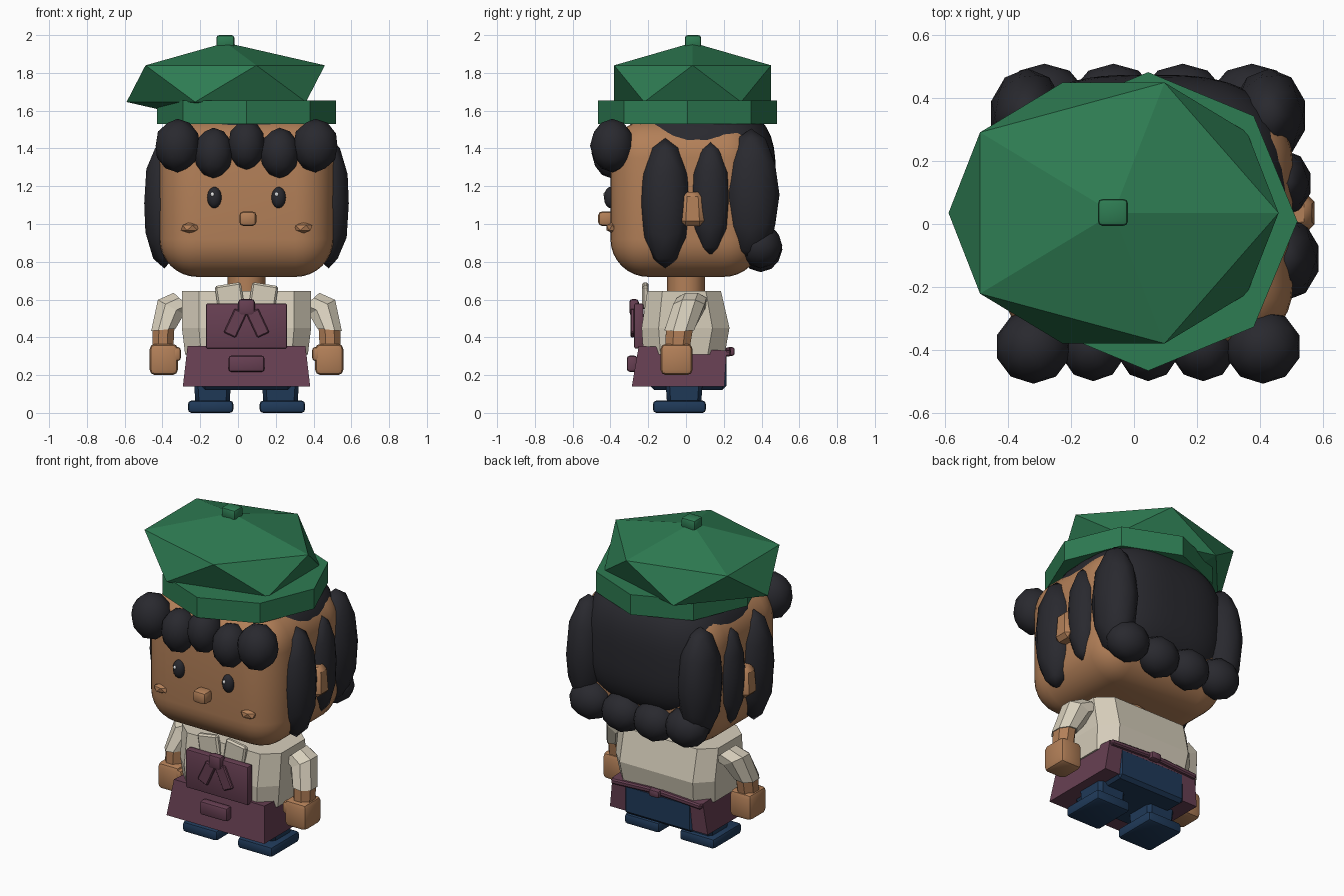
import bpy, bmesh, math
from mathutils import Vector, Matrix

if "Cube" in bpy.data.objects:
    bpy.data.objects.remove(bpy.data.objects["Cube"])

CX = 0.045  # body centre line


def material(name, rgb):
    m = bpy.data.materials.new(name)
    m.diffuse_color = (*rgb, 1)
    m.use_nodes = True
    m.node_tree.nodes["Principled BSDF"].inputs["Base Color"].default_value = m.diffuse_color
    return m


GREEN = material("green felt", (0.027, 0.2, 0.085))
SKIN = material("skin", (0.45, 0.215, 0.098))
DARK = material("dark hair", (0.022, 0.022, 0.028))
CREAM = material("cream cloth", (0.68, 0.62, 0.50))
PLUM = material("plum cloth", (0.135, 0.05, 0.085))
NAVY = material("navy cloth", (0.014, 0.042, 0.1))
WHITE = material("white", (0.8, 0.8, 0.8))


def finish(bm, name, mat, smooth=None):
    bmesh.ops.recalc_face_normals(bm, faces=bm.faces[:])
    me = bpy.data.meshes.new(name)
    bm.to_mesh(me)
    bm.free()
    me.materials.append(mat)
    ob = bpy.data.objects.new(name, me)
    bpy.context.collection.objects.link(ob)
    if smooth:
        bpy.ops.object.select_all(action='DESELECT')
        ob.select_set(True)
        bpy.context.view_layer.objects.active = ob
        bpy.ops.object.shade_smooth_by_angle(angle=math.radians(smooth))
    return ob


def box(name, mat, c, size, bevel=0.0, seg=2, tilt=0, taper=1.0, smooth=35):
    """Rounded box; taper scales the top, tilt turns it about y (degrees)."""
    bm = bmesh.new()
    bmesh.ops.create_cube(bm, size=1)
    for v in bm.verts:
        k = taper if v.co.z > 0 else 1
        v.co = Vector((v.co.x * size[0] * k, v.co.y * size[1] * k, v.co.z * size[2]))
    if bevel:
        bmesh.ops.bevel(bm, geom=bm.edges[:], offset=bevel, segments=seg,
                        profile=0.5, affect='EDGES')
    bm.transform(Matrix.Translation(c) @ Matrix.Rotation(math.radians(tilt), 4, 'Y'))
    return finish(bm, name, mat, smooth if bevel else None)


def ball(name, mat, c, r, sub=2, smooth=80):
    bm = bmesh.new()
    bmesh.ops.create_icosphere(bm, subdivisions=sub, radius=1)
    for v in bm.verts:
        v.co = Vector(c) + Vector(v.co[i] * r[i] for i in range(3))
    return finish(bm, name, mat, smooth)


def loft(name, mat, rings, smooth=None):
    """Skin a list of equal-length vertex rings and cap both ends."""
    bm = bmesh.new()
    vs = [[bm.verts.new(p) for p in ring] for ring in rings]
    n = len(vs[0])
    for a, b in zip(vs, vs[1:]):
        for i in range(n):
            bm.faces.new((a[i], a[(i + 1) % n], b[(i + 1) % n], b[i]))
    bm.faces.new(vs[0])
    bm.faces.new(vs[-1])
    return finish(bm, name, mat, smooth)


def ngon(c, rx, ry, n=8, slope=0.0, phase=0.0):
    out = []
    for i in range(n):
        a = phase + 2 * math.pi * i / n
        x = rx * math.cos(a)
        out.append((c[0] + x, c[1] + ry * math.sin(a), c[2] + slope * x))
    return out


def chamfered(hx, y0, y1, z, cx, cy):
    """Rectangle with cut corners."""
    x = [(hx - cx, y0), (hx, y0 + cy), (hx, y1 - cy), (hx - cx, y1)]
    pts = x + [(-px, py) for px, py in reversed(x)]
    return [(CX + px, py, z) for px, py in pts]


# --- Hat: octagonal band, faceted crown and top nub
loft("hat_band", GREEN, [ngon((CX, 0.008, z), 0.475, 0.475) for z in (1.53, 1.655)])
ball("hat_crown", GREEN, (-0.065, 0.035, 1.743), (0.587, 0.488, 0.217), 1, None)
box("hat_nub", GREEN, (-0.067, 0.037, 1.965), (0.096, 0.086, 0.07), 0.015)

# --- Head
box("head", SKIN, (CX, 0, 1.135), (0.92, 0.8, 0.83), 0.2, 8, smooth=60)
loft("neck", SKIN, [ngon((CX, 0, z), 0.1, 0.1, 12) for z in (0.62, 0.75)], 40)
box("nose", SKIN, (0.052, -0.42, 1.028), (0.09, 0.09, 0.076), 0.02)

# --- Hair cap: squarish rounded shell behind and above the head
bm = bmesh.new()
bmesh.ops.create_icosphere(bm, subdivisions=4, radius=1)
for v in bm.verts:
    k = sum(abs(q) ** 3 for q in v.co) ** (-1 / 3)
    v.co = Vector((CX + 0.457 * k * v.co.x, 0.06 + 0.415 * k * v.co.y, 1.24 + 0.4 * k * v.co.z))
finish(bm, "hair_cap", DARK, 80)

# --- Fringe curls
for i, (x, z, r) in enumerate([(0, 1.42, (0.1, 0.11, 0.135)), (0.175, 1.375, (0.105, 0.11, 0.135)),
                               (-0.175, 1.375, (0.105, 0.11, 0.135)), (0.365, 1.415, (0.122, 0.118, 0.142)),
                               (-0.365, 1.415, (0.122, 0.118, 0.142))]):
    ball(f"fringe_curl_{i}", DARK, (CX + x, -0.39, z), r)

for s, side in ((1, "right"), (-1, "left")):
    # Long side locks and nape curls
    for i, (x, y, z, r) in enumerate([(0.435, -0.11, 1.11, (0.112, 0.135, 0.345)),
                                      (0.435, 0.13, 1.135, (0.085, 0.105, 0.305)),
                                      (0.385, 0.345, 1.155, (0.12, 0.15, 0.35))]):
        ball(f"side_lock_{side}_{i}", DARK, (CX + s * x, y, z), r)
    for i, x in enumerate((0.33, 0.11)):
        ball(f"nape_curl_{side}_{i}", DARK, (CX + s * x, 0.395, 0.885 - 0.02 * i), (0.135, 0.115, 0.12))

    # Ear, eye with glint, cheek
    box(f"ear_{side}", SKIN, (CX + s * 0.465, 0.035, 1.08), (0.13, 0.125, 0.18), 0.025, 1, taper=0.85)
    ex = CX + s * 0.17
    ball(f"eye_{side}", DARK, (ex, -0.4, 1.14), (0.038, 0.034, 0.056), 3)
    ball(f"eye_glint_{side}", WHITE, (ex - 0.01, -0.43, 1.157), (0.01, 0.008, 0.012), 2)
    ball(f"cheek_{side}", SKIN, (CX + s * 0.3, -0.39, 0.98), (0.054, 0.035, 0.03), 1, 30)

    # Sleeve, forearm, hand and thumb
    def arm_ring(x, y, z, rx, ry, slope):
        return ngon((CX + s * x, y, z), rx, ry, 8, s * slope, math.pi / 8)
    loft(f"sleeve_{side}", CREAM, [arm_ring(0.335, 0.03, 0.59, 0.055, 0.085, 0.9),
                                   arm_ring(0.40, 0.015, 0.56, 0.075, 0.09, 0.55),
                                   arm_ring(0.44, -0.035, 0.44, 0.07, 0.085, -0.1)])
    loft(f"forearm_{side}", SKIN, [arm_ring(0.44, -0.035, 0.445, 0.063, 0.077, -0.1),
                                   arm_ring(0.443, -0.045, 0.34, 0.06, 0.07, 0)])
    box(f"hand_{side}", SKIN, (CX + s * 0.438, -0.05, 0.283), (0.15, 0.17, 0.165), 0.028)
    box(f"thumb_{side}", SKIN, (CX + s * 0.373, -0.1, 0.312), (0.052, 0.06, 0.075), 0.018)

    # Leg and shoe
    box(f"leg_{side}", NAVY, (CX + s * 0.18, -0.01, 0.11), (0.18, 0.18, 0.14), 0.02, 1, taper=1.1)
    box(f"shoe_{side}", NAVY, (CX + s * 0.19, -0.035, 0.0325), (0.24, 0.28, 0.065), 0.018)

    # Collar flap, tie tail and apron tie at the back
    box(f"collar_{side}", CREAM, (CX + s * 0.09, -0.215, 0.62), (0.14, 0.035, 0.125), 0.01, 1, tilt=s * 9)
    box(f"tie_tail_{side}", PLUM, (CX + s * 0.06, -0.283, 0.475), (0.07, 0.022, 0.14), 0.006, 1, tilt=-s * 25)
    box(f"apron_tie_{side}", PLUM, (CX + s * 0.165, 0.222, 0.322), (0.29, 0.03, 0.032), 0.008, 1, tilt=s * 3)

# --- Shirt body
loft("shirt", CREAM, [chamfered(0.325, -0.225, 0.205, 0.31, 0.085, 0.09),
                      chamfered(0.342, -0.235, 0.23, 0.45, 0.09, 0.09),
                      chamfered(0.342, -0.205, 0.185, 0.645, 0.09, 0.08)])

# --- Apron: flared skirt, bib, pocket, knots
loft("apron_skirt", PLUM, [[(CX - hx, y0, z0), (CX + hx, y0, z0), (CX + hx, y1, z1), (CX - hx, y1, z1)]
                           for hx, y0, z0, y1, z1 in ((0.337, -0.287, 0.14, 0.203, 0.14),
                                                      (0.312, -0.25, 0.355, 0.215, 0.33))])
box("apron_bib", PLUM, (CX, -0.25, 0.46), (0.43, 0.05, 0.24), 0.01, 2)
box("apron_pocket", PLUM, (CX, -0.285, 0.26), (0.19, 0.055, 0.085), 0.014)
box("tie_knot", PLUM, (CX, -0.275, 0.56), (0.088, 0.05, 0.085), 0.016)
box("apron_back_knot", PLUM, (CX, 0.235, 0.325), (0.07, 0.045, 0.045), 0.012)

# --- Trousers seat showing at the open back of the apron
box("trousers", NAVY, (CX, 0.012, 0.22), (0.48, 0.405, 0.195), 0.02, 1)
